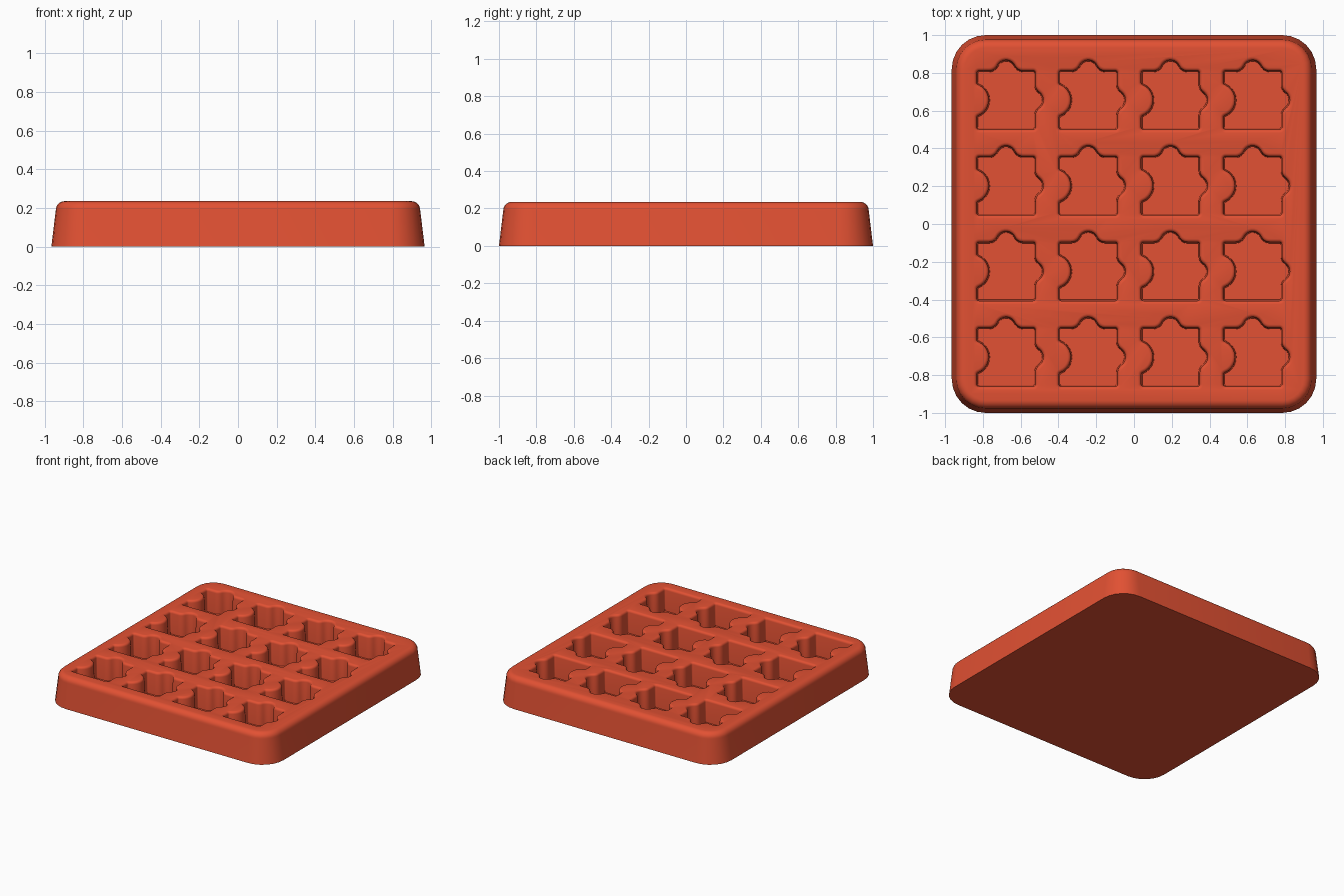
import bpy, bmesh
from math import sin, cos, pi, atan2, sqrt, radians

if "Cube" in bpy.data.objects:
    bpy.data.objects.remove(bpy.data.objects["Cube"])

HEIGHT = 0.235
HALF_X, HALF_Y, CORNER = 0.965, 1.0, 0.18
EDGE = 0.045          # rounding of the upper rim
DEPTH = 0.175         # pocket depth
LIP = 0.018           # rounding of the pocket lip


def trace(arcs, inset):
    """Outline from arcs (centre, radius, start, end); clockwise arcs are concave."""
    points = []
    for (cx, cy), radius, start, end in arcs:
        r = radius - inset if end > start else radius + inset
        steps = max(4, round(abs(end - start) / radians(14)))
        for i in range(steps + 1):
            a = start + (end - start) * i / steps
            p = (cx + r * cos(a), cy + r * sin(a))
            # Neighbouring arcs meet in a shared point, kept once
            if not points or abs(p[0] - points[-1][0]) + abs(p[1] - points[-1][1]) > 1e-5:
                points.append(p)
    return points


def turned(arcs, angle):
    c, s = cos(angle), sin(angle)
    return [((x * c - y * s, x * s + y * c), r, a + angle, b + angle)
            for (x, y), r, a, b in arcs]


def corner(hx, hy, r, quarter):
    sx, sy = [(-1, -1), (1, -1), (1, 1), (-1, 1)][quarter]
    start = pi + quarter * pi / 2
    return [((sx * (hx - r), sy * (hy - r)), r, start, start + pi / 2)]


def tab(h, centre, r, f):
    """Round tab with filleted neck on the +x side."""
    dx = h + f - centre
    s = sqrt((r + f) ** 2 - dx ** 2)
    a = atan2(s, dx)
    return [((h + f, -s), f, pi, pi - a),
            ((centre, 0), r, -a, a),
            ((h + f, s), f, pi + a, pi)]


def notch(h, centre, r, f):
    """Round notch with filleted mouth on the -x side."""
    dx = -h + f - centre
    s = sqrt((r + f) ** 2 - dx ** 2)
    a = atan2(s, dx)
    return [((-h + f, s), f, pi, pi + a),
            ((centre, 0), r, a, -a),
            ((-h + f, -s), f, pi - a, pi)]


def add_solid(bm, arcs, levels, offset=(0, 0)):
    """Closed solid from rings of the outline at rising (z, inset) levels."""
    rings = [[bm.verts.new((x + offset[0], y + offset[1], z))
              for x, y in trace(arcs, inset)] for z, inset in levels]
    for low, high in zip(rings, rings[1:]):
        for i in range(len(low)):
            j = (i + 1) % len(low)
            bm.faces.new((low[i], low[j], high[j], high[i]))
    bm.faces.new(list(reversed(rings[0])))
    bm.faces.new(rings[-1])


def make_object(name, bm):
    mesh = bpy.data.meshes.new(name)
    bm.to_mesh(mesh)
    bm.free()
    obj = bpy.data.objects.new(name, mesh)
    bpy.context.collection.objects.link(obj)
    return obj


# Tray body: drafted sides and rounded rim
bm = bmesh.new()
body_arcs = sum((corner(HALF_X, HALF_Y, CORNER, q) for q in range(4)), [])
body_levels = [(0, 0)]
for i in range(8):
    a = pi / 2 * i / 7
    body_levels.append((HEIGHT - EDGE + EDGE * sin(a), 0.023 + EDGE * (1 - cos(a))))
add_solid(bm, body_arcs, body_levels)
tray = make_object("mould_tray", bm)

# Jigsaw piece outline
H, R, F = 0.173, 0.07, 0.03
piece = (corner(H, H, F, 0) + corner(H, H, F, 1) + tab(H, 0.145, R, F)
         + corner(H, H, F, 2) + turned(tab(H, 0.16, R, F), pi / 2)
         + corner(H, H, F, 3) + notch(H, -0.18, R, F))

# Pocket: flat floor, steep wall, rounded lip
pocket_levels = [(HEIGHT - DEPTH, 0.024)]
for i in range(5):
    a = pi / 2 * (1 - i / 4)
    pocket_levels.append((HEIGHT - LIP * (1 - cos(a)), LIP * sin(a)))
pocket_levels.append((HEIGHT + 0.05, 0))

# Four by four grid of pockets
bm = bmesh.new()
for col in range(4):
    for row in range(4):
        add_solid(bm, piece, pocket_levels, (-0.677 + 0.435 * col, -0.705 + 0.4535 * row))
cutter = make_object("pocket_cutter", bm)
cutter.hide_render = True

# Terracotta red
red = bpy.data.materials.new("terracotta_red")
red.use_nodes = True
colour = (0.76, 0.082, 0.033, 1)
red.diffuse_color = colour
red.node_tree.nodes["Principled BSDF"].inputs["Base Color"].default_value = colour
tray.data.materials.append(red)
cutter.data.materials.append(red)

# Cut the pockets, then smooth the rounded surfaces
cut = tray.modifiers.new("pockets", "BOOLEAN")
cut.operation = "DIFFERENCE"
cut.solver = "EXACT"
cut.object = cutter
bpy.ops.object.select_all(action="DESELECT")
tray.select_set(True)
bpy.context.view_layer.objects.active = tray
bpy.ops.object.modifier_apply(modifier=cut.name)
bpy.data.objects.remove(cutter)
bpy.ops.object.shade_smooth_by_angle(angle=radians(35))
